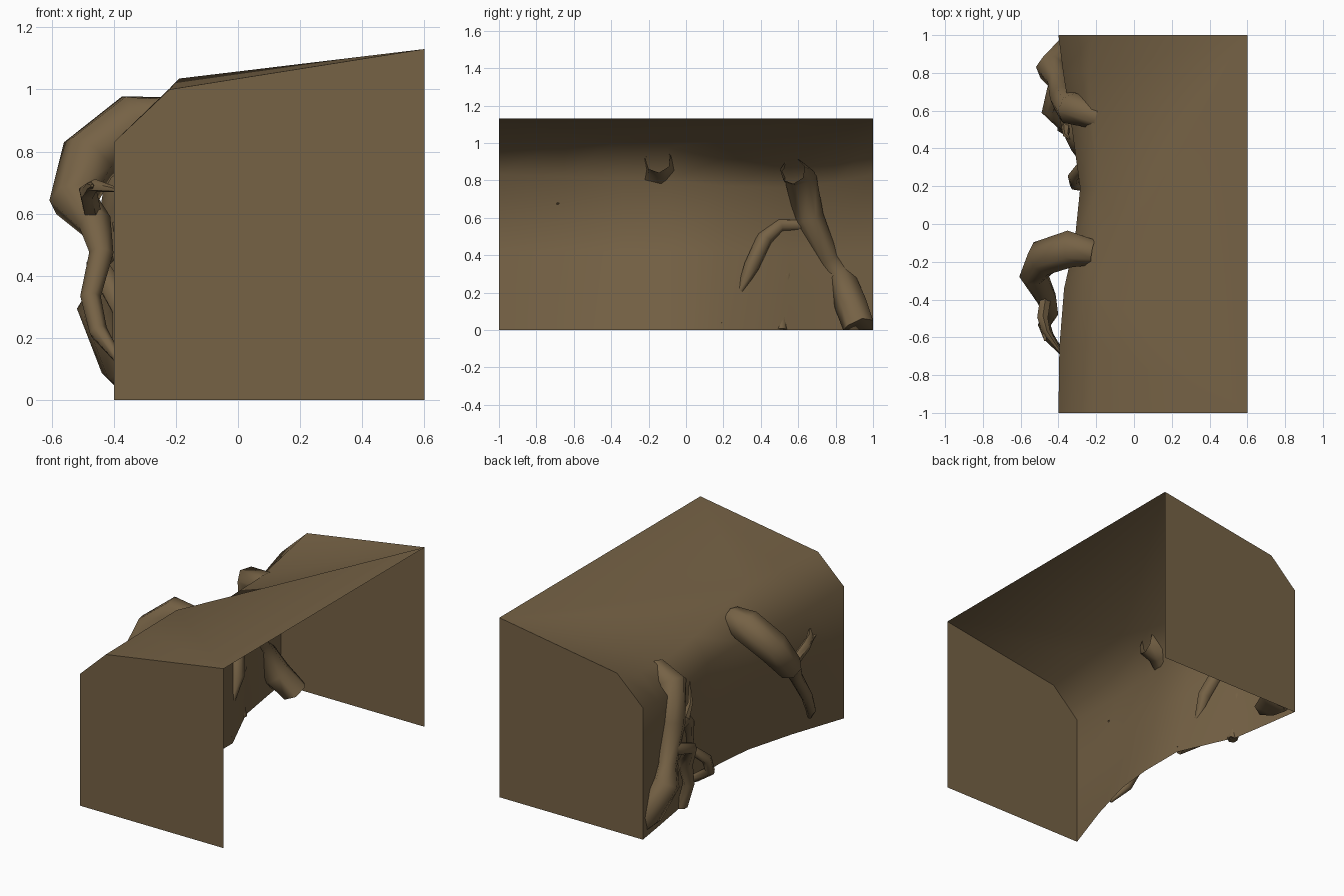
import bpy, bmesh, math
from mathutils import Vector

soil = bpy.data.materials.new("soil_brown")
soil.diffuse_color = (0.18, 0.122, 0.06, 1)


def finish(name, bm, angle):
    bmesh.ops.recalc_face_normals(bm, faces=bm.faces)
    me = bpy.data.meshes.new(name)
    bm.to_mesh(me)
    bm.free()
    me.materials.append(soil)
    ob = bpy.data.objects.new(name, me)
    bpy.context.collection.objects.link(ob)
    bpy.ops.object.select_all(action='DESELECT')
    ob.select_set(True)
    bpy.context.view_layer.objects.active = ob
    bpy.ops.object.shade_smooth_by_angle(angle=math.radians(angle))
    return ob


# Earth bank: open at the bottom and the right, hollowed along its left wall
# each station: y, x at foot, x and z of brow, x and z of top edge
stations = [
    (-1.00, -0.40, -0.40, 0.83, -0.22, 1.00),
    (-0.65, -0.28, -0.395, 0.82, -0.205, 1.018),
    (-0.34, -0.195, -0.37, 0.81, -0.19, 1.035),
    (-0.10, -0.17, -0.315, 0.80, -0.19, 0.975),
    (0.19, -0.17, -0.285, 0.77, -0.19, 0.915),
    (0.55, -0.33, -0.335, 0.76, -0.22, 0.90),
    (0.80, -0.37, -0.375, 0.79, -0.24, 0.935),
    (1.00, -0.40, -0.40, 0.83, -0.22, 1.00),
]
bm = bmesh.new()
columns = []
for y, foot, brow, bz, tx, tz in stations:
    pts = [(foot, 0), (foot * 0.45 + brow * 0.55, 0.42), (brow, bz), (tx, tz)]
    columns.append([bm.verts.new((x, y, z)) for x, z in pts])
for a, b in zip(columns, columns[1:]):
    for i in range(3):
        bm.faces.new((a[i], b[i], b[i + 1], a[i + 1]))
# top: two fans from the straight right-hand edge, meeting at the crest
r0, r1 = (bm.verts.new((0.6, y, 1.13)) for y in (-1, 1))
crest = 2
for i in range(len(columns) - 1):
    bm.faces.new((columns[i][3], columns[i + 1][3], r0 if i < crest else r1))
bm.faces.new((columns[crest][3], r1, r0))
# flat ends
for col, r in ((columns[0], r0), (columns[-1], r1)):
    bm.faces.new(col + [r, bm.verts.new((0.6, col[0].co.y, 0))])
bank = finish("earth_bank", bm, 50)
if bank.data.polygons[0].normal.x > 0:
    bank.data.flip_normals()


# Roots: tapered tubes along a path of (x, y, z, radius)
def root(name, path, sides=7):
    bm = bmesh.new()
    pts = [Vector(p[:3]) for p in path]
    rings, u = [], None
    for i, p in enumerate(pts):
        d = (pts[min(i + 1, len(pts) - 1)] - pts[max(i - 1, 0)]).normalized()
        if u is None:
            u = d.orthogonal()
        u = (u - d * u.dot(d)).normalized()
        w = d.cross(u)
        ring = []
        for k in range(sides):
            t = 2 * math.pi * k / sides
            q = p + (u * math.cos(t) + w * math.sin(t)) * path[i][3]
            q.z = max(q.z, 0)      # cut flat at the ground
            q.y = min(q.y, 1)
            ring.append(bm.verts.new(q))
        rings.append(ring)
    for a, b in zip(rings, rings[1:]):
        for k in range(sides):
            n = (k + 1) % sides
            bm.faces.new((a[k], a[n], b[n], b[k]))
    # inner end is left open, inside the bank
    bm.faces.new(rings[-1])
    finish(name, bm, 70)


root("front_root", [
    (-0.215, -0.15, 0.91, 0.07), (-0.33, -0.13, 0.895, 0.10), (-0.48, -0.18, 0.78, 0.098),
    (-0.53, -0.27, 0.64, 0.078), (-0.46, -0.40, 0.565, 0.055), (-0.44, -0.47, 0.47, 0.04),
    (-0.475, -0.53, 0.33, 0.034), (-0.45, -0.60, 0.22, 0.03), (-0.385, -0.68, 0.13, 0.014)])
root("front_root_twig", [
    (-0.47, -0.40, 0.60, 0.03), (-0.485, -0.50, 0.67, 0.03), (-0.465, -0.57, 0.69, 0.022),
    (-0.38, -0.69, 0.675, 0.006)], 5)
root("front_root_twig_fork", [
    (-0.485, -0.52, 0.67, 0.02), (-0.475, -0.58, 0.69, 0.014), (-0.47, -0.62, 0.69, 0.005)], 5)
root("back_root", [
    (-0.19, 0.57, 0.85, 0.07), (-0.33, 0.61, 0.825, 0.088), (-0.365, 0.66, 0.60, 0.08),
    (-0.40, 0.76, 0.38, 0.06), (-0.44, 0.82, 0.30, 0.08), (-0.36, 0.89, 0.12, 0.09),
    (-0.27, 0.935, 0.0, 0.10)])
root("back_root_branch", [
    (-0.38, 0.65, 0.56, 0.035), (-0.34, 0.50, 0.56, 0.042), (-0.30, 0.42, 0.49, 0.044),
    (-0.25, 0.35, 0.34, 0.042), (-0.245, 0.29, 0.21, 0.018)], 6)
root("back_root_spur", [
    (-0.36, 0.52, 0.57, 0.025), (-0.36, 0.47, 0.65, 0.015), (-0.34, 0.45, 0.77, 0.004)], 5)
root("lower_branch", [
    (-0.42, 0.72, 0.47, 0.04), (-0.455, 0.60, 0.44, 0.036), (-0.365, 0.53, 0.29, 0.045),
    (-0.375, 0.51, 0.16, 0.034), (-0.33, 0.51, 0.0, 0.032)], 6)
root("branch_tip", [
    (-0.26, 0.33, 0.28, 0.028), (-0.32, 0.25, 0.20, 0.032), (-0.315, 0.21, 0.11, 0.03),
    (-0.19, 0.185, 0.02, 0.026)], 6)
